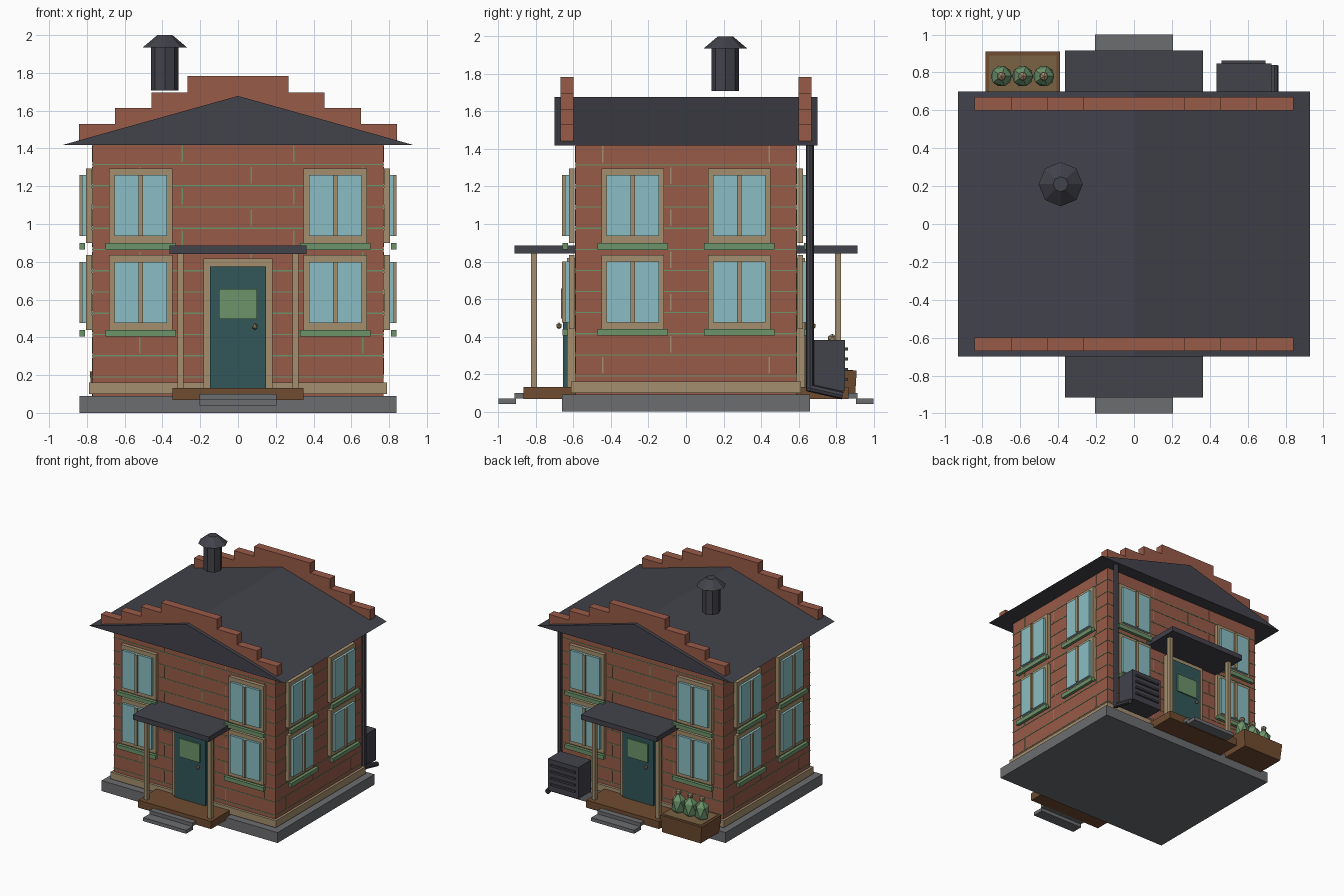
import bpy, bmesh, math
from mathutils import Vector, Matrix

if "Cube" in bpy.data.objects:
    bpy.data.objects.remove(bpy.data.objects["Cube"])


def material(name, r, g, b):
    m = bpy.data.materials.new(name)
    m.diffuse_color = [(c / 255 / 12.92 if c < 11 else ((c / 255 + 0.055) / 1.055) ** 2.4)
                       for c in (r, g, b)] + [1]
    m.use_nodes = True
    m.node_tree.nodes["Principled BSDF"].inputs["Base Color"].default_value = m.diffuse_color
    return m


BRICK = material("brick red", 152, 91, 72)
SLATE = material("dark slate", 66, 66, 75)
TAN = material("tan trim", 163, 143, 110)
GREEN = material("leaf green", 108, 147, 106)
GLASS = material("pale blue glass", 138, 190, 195)
TEAL = material("door teal", 50, 86, 90)
WOOD = material("brown wood", 112, 76, 48)
STONE = material("grey stone", 108, 109, 112)
SOIL = material("soil", 122, 98, 68)


def finish(name, bm, mat, turn=0):
    bmesh.ops.recalc_face_normals(bm, faces=bm.faces)
    bm.transform(Matrix.Rotation(math.radians(turn), 4, 'Z'))
    me = bpy.data.meshes.new(name)
    bm.to_mesh(me)
    bm.free()
    me.materials.append(mat)
    ob = bpy.data.objects.new(name, me)
    bpy.context.collection.objects.link(ob)
    return ob


def box(name, mat, x, y, z, turn=0, taper=1.0):
    """Box from (min, max) ranges; taper scales the bottom face."""
    bm = bmesh.new()
    bmesh.ops.create_cube(bm, size=1)
    for v in bm.verts:
        k = taper if v.co.z < 0 else 1
        v.co = [(r[0] + r[1]) / 2 + c * (r[1] - r[0]) * s
                for r, c, s in zip((x, y, z), v.co, (k, k, 1))]
    return finish(name, bm, mat, turn)


def rod(name, mat, a, b, r1, r2, sides=8):
    a, b = Vector(a), Vector(b)
    bm = bmesh.new()
    bmesh.ops.create_cone(bm, cap_ends=True, segments=sides, radius1=r1, radius2=r2,
                          depth=(b - a).length)
    d = b - a
    rot = Matrix() if d.x == d.y == 0 and d.z > 0 else d.to_track_quat('Z', 'Y').to_matrix().to_4x4()
    bm.transform(Matrix.Translation((a + b) / 2) @ rot)
    return finish(name, bm, mat)


def ball(name, mat, centre, size, turn=0):
    bm = bmesh.new()
    bmesh.ops.create_icosphere(bm, subdivisions=1, radius=1)
    bm.transform(Matrix.Translation(centre) @ Matrix.Diagonal((*size, 1)))
    return finish(name, bm, mat, turn)


# Base, walls, skirting
box("foundation", STONE, (-.84, .84), (-.66, .66), (0, .09))
box("walls", BRICK, (-.77, .77), (-.59, .59), (.09, 1.42))
box("skirting", TAN, (-.79, .79), (-.612, .612), (.10, .16))

# Brick joints: bands round the house and staggered upright joints
for k in range(11):
    z = 1.315 - .1125 * k
    box("mortar_band", GREEN, (-.773, .773), (-.593, .593), (z - .003, z + .003))
    z0, z1 = z + .012, min(z + .1, 1.42)
    for turn in (0, 180):
        for u in ((-.295, .295) if k % 2 == 0 else (.07, .66, -.52)):
            box("mortar_joint", GREEN, (u - .004, u + .004), (-.593, -.585), (z0, z1), turn)
    for turn in (90, 270):
        for u in ((-.445, .445) if k % 2 == 0 else (-.08,)):
            box("mortar_joint", TAN, (u - .004, u + .004), (-.773, -.765), (z0, z1), turn)


# Windows on all four sides
def window(u, z, wall, turn):
    def out(a, b):
        return (-wall - b, -wall - a)
    box("window_frame", TAN, (u - .167, u + .167), out(.004, .035), (z, z + .395), turn)
    box("window_glass", GLASS, (u - .14, u + .14), out(.034, .055), (z + .036, z + .36), turn)
    box("window_mullion", TAN, (u - .011, u + .011), out(.05, .07), (z + .036, z + .36), turn)
    box("window_sill", GREEN, (u - .187, u + .187), out(.04, .068), (z - .035, z), turn)


for z in (.44, .90):
    for s in (-1, 1):
        for turn in (0, 180):
            window(s * .515, z, .59, turn)
        for turn in (90, 270):
            window(s * .284, z, .77, turn)

# Door and porch, front and back
for turn in (0, 180):
    box("door_frame", TAN, (-.183, .183), (-.635, -.59), (.10, .818), turn)
    box("door", TEAL, (-.147, .147), (-.655, -.63), (.13, .775), turn)
    box("door_panel", GREEN, (-.10, .10), (-.665, -.65), (.497, .655), turn)
    ball("door_knob", TAN, (.09, -.677, .457), (.015, .015, .018), turn)
    box("porch_deck", WOOD, (-.348, .348), (-.865, -.59), (.067, .132), turn)
    box("upper_step", STONE, (-.205, .205), (-.915, -.82), (.07, .10), turn)
    box("lower_step", STONE, (-.205, .205), (-1, -.905), (.04, .07), turn)
    box("porch_roof", SLATE, (-.363, .363), (-.915, -.59), (.842, .885), turn)
    for s in (-1, 1):
        box("porch_post", TAN, (s * .304 - .016, s * .304 + .016), (-.827, -.793),
            (.13, .845), turn)

# Gable roof
bm = bmesh.new()
ends = [[bm.verts.new((x, y, z)) for x, z in ((-.93, 1.418), (.93, 1.418), (0, 1.678))]
        for y in (-.70, .70)]
bm.faces.new(ends[0])
bm.faces.new(ends[1])
for i in range(3):
    j = (i + 1) % 3
    bm.faces.new((ends[0][i], ends[0][j], ends[1][j], ends[1][i]))
finish("roof", bm, SLATE)

# Stepped gable parapets
for turn in (0, 180):
    box("parapet_centre", BRICK, (-.268, .268), (-.67, -.60), (1.43, 1.783), turn)
    for i, top in enumerate((1.697, 1.613, 1.53)):
        a = .268 + .191 * i
        for x in ((a, a + .191), (-a - .191, -a)):
            box("parapet_step", BRICK, x, (-.67, -.60), (1.43, top), turn)

# Chimney
rod("chimney_pipe", SLATE, (-.387, .21, 1.708), (-.387, .21, 1.945), .073, .073)
rod("chimney_cap", SLATE, (-.387, .21, 1.935), (-.387, .21, 2.0), .117, .04)

# Drainpipe at the back right corner
rod("drainpipe", SLATE, (.741, .66, .11), (.741, .66, 1.42), .021, .021)
rod("drainpipe_spout", SLATE, (.741, .65, .128), (.741, .835, .086), .021, .021)

# Cooling unit with slats
box("cooling_unit", SLATE, (.435, .725), (.675, .848), (.11, .382))
for i in range(4):
    z = .335 - .055 * i
    box("cooling_slat", SLATE, (.462, .695), (.845, .863), (z - .008, z + .008))

# Planter with three plants
box("planter", WOOD, (-.785, -.39), (.64, .91), (.07, .218), taper=.93)
box("planter_soil", SOIL, (-.765, -.41), (.66, .89), (.20, .222))
for x in (-.70, -.588, -.476):
    ball("plant_leaves", GREEN, (x, .78, .285), (.062, .062, .10))
    ball("plant_bud", TAN, (x, .78, .39), (.026, .026, .025))
